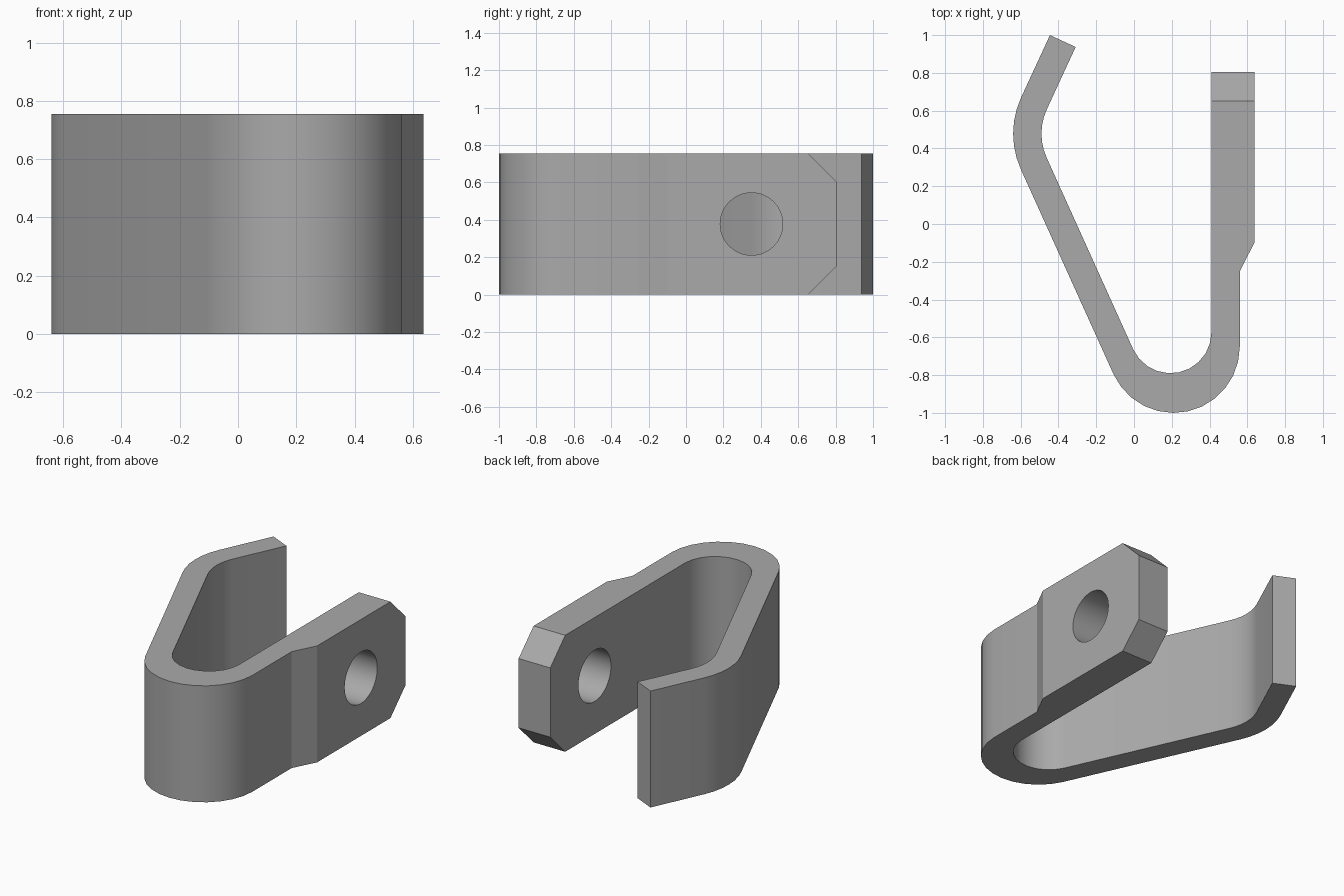
import bpy, bmesh
from math import sin, cos, radians, pi
from mathutils import Matrix

default = bpy.data.objects.get("Cube")
if default:
    bpy.data.objects.remove(default, do_unlink=True)

HEIGHT = 0.755
LEAN = 24.7      # angle of the sprung arm away from straight, in degrees
TAB_END = 0.805

steel = bpy.data.materials.new("grey steel")
steel.use_nodes = True
colour = (0.4, 0.4, 0.4, 1)
steel.diffuse_color = colour
steel.node_tree.nodes["Principled BSDF"].inputs["Base Color"].default_value = colour


def arc(cx, cy, r, start, end, steps):
    angles = [radians(start + (end - start) * i / steps) for i in range(steps + 1)]
    return [(cx + r * cos(a), cy + r * sin(a)) for a in angles]


# Plan outline: outer side from the sprung tip round to the tab, then back inside
outline = [(-0.445, 1.0)]
outline += arc(-0.185, 0.478, 0.455, 180 - LEAN, 180 + LEAN, 6)
outline += arc(0.21, -0.65, 0.35, 180 + LEAN, 360, 12)
outline += [(0.56, -0.25), (0.637, -0.1), (0.637, TAB_END), (0.41, TAB_END)]
outline += arc(0.193, -0.573, 0.217, 360, 180 + LEAN, 10)
outline += arc(-0.185, 0.478, 0.305, 180 + LEAN, 180 - LEAN, 6)
outline += [(-0.309, 0.937)]

# Bent strip, raised from the outline
bm = bmesh.new()
base = bm.faces.new([bm.verts.new((x, y, 0)) for x, y in outline])
raised = bmesh.ops.extrude_face_region(bm, geom=[base])["geom"]
bmesh.ops.translate(bm, vec=(0, 0, HEIGHT),
                    verts=[g for g in raised if isinstance(g, bmesh.types.BMVert)])

# Cut the upper and lower corners off the tab end
corners = [e for e in bm.edges
           if all(abs(v.co.y - TAB_END) < 0.001 and v.co.x > 0 for v in e.verts)
           and abs(e.verts[0].co.z - e.verts[1].co.z) < 0.001]
bmesh.ops.bevel(bm, geom=corners, offset=0.153, segments=1, affect='EDGES')
bmesh.ops.recalc_face_normals(bm, faces=bm.faces)

mesh = bpy.data.meshes.new("spring_clip")
bm.to_mesh(mesh)
bm.free()
mesh.materials.append(steel)
clip = bpy.data.objects.new("spring_clip", mesh)
bpy.context.collection.objects.link(clip)

# Round hole through the thick tab
bm = bmesh.new()
bmesh.ops.create_cone(bm, cap_ends=True, segments=48, radius1=0.167, radius2=0.167,
                      depth=0.4, matrix=Matrix.Translation((0.52, 0.35, HEIGHT / 2))
                      @ Matrix.Rotation(pi / 2, 4, 'Y'))
cutter_mesh = bpy.data.meshes.new("hole_cutter")
bm.to_mesh(cutter_mesh)
bm.free()
cutter_mesh.materials.append(steel)
cutter = bpy.data.objects.new("hole_cutter", cutter_mesh)
cutter.hide_render = True
bpy.context.collection.objects.link(cutter)

cut = clip.modifiers.new("hole", 'BOOLEAN')
cut.operation = 'DIFFERENCE'
cut.solver = 'EXACT'
cut.object = cutter
bpy.ops.object.select_all(action='DESELECT')
clip.select_set(True)
bpy.context.view_layer.objects.active = clip
bpy.ops.object.modifier_apply(modifier=cut.name)
bpy.data.objects.remove(cutter, do_unlink=True)

# Soft bends, crisp edges
bpy.ops.object.shade_smooth_by_angle(angle=radians(24))
